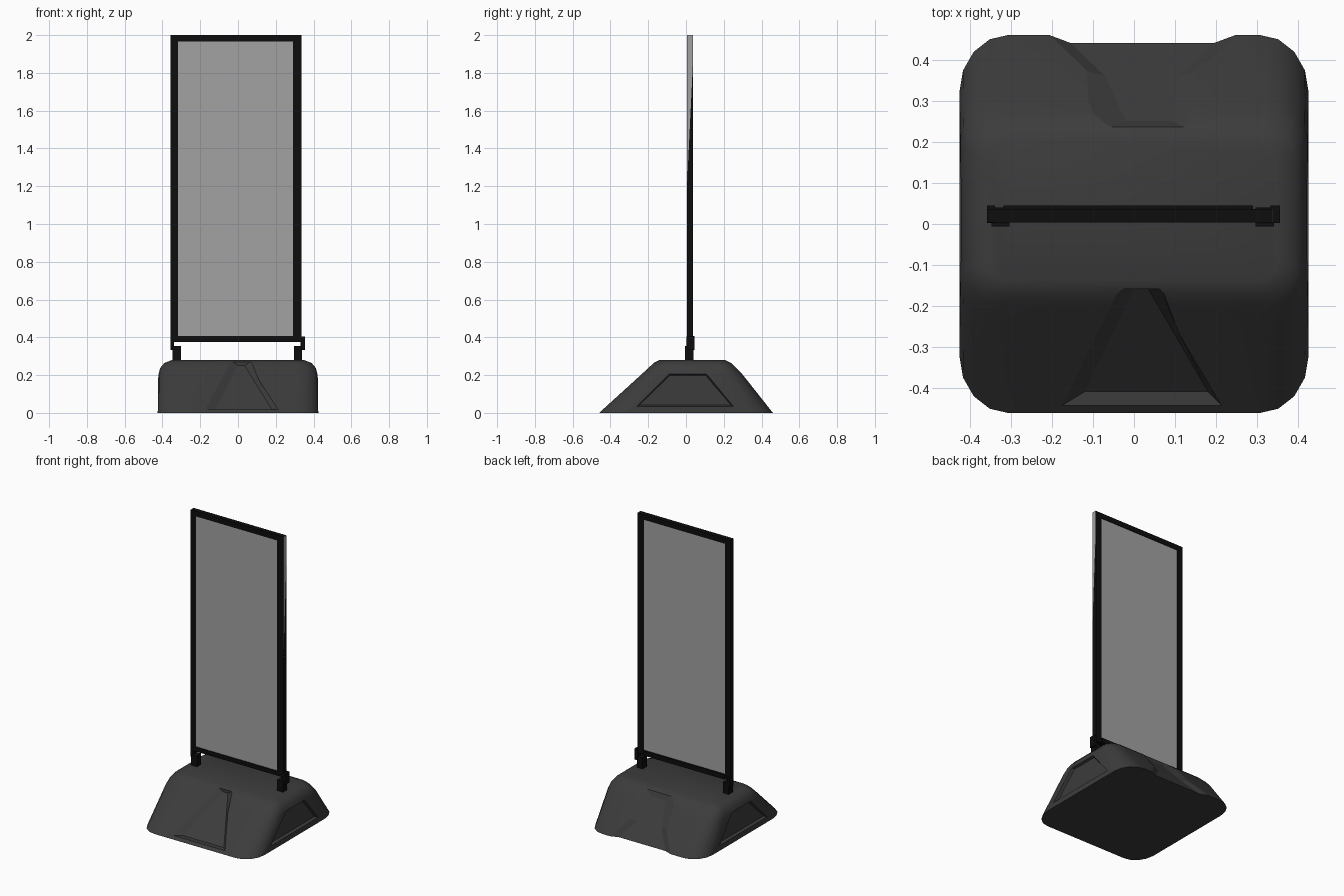
import bpy, bmesh, math

if "Cube" in bpy.data.objects:
    bpy.data.objects.remove(bpy.data.objects["Cube"])


def material(name, v):
    m = bpy.data.materials.new(name)
    m.diffuse_color = (v, v, v, 1)
    m.use_nodes = True
    m.node_tree.nodes["Principled BSDF"].inputs["Base Color"].default_value = m.diffuse_color
    return m


CHARCOAL = material("charcoal_plastic", 0.045)
BLACK = material("black_metal", 0.004)
GREY = material("grey_panel", 0.36)


def finish(name, bm, mat):
    bmesh.ops.recalc_face_normals(bm, faces=bm.faces)
    me = bpy.data.meshes.new(name)
    bm.to_mesh(me)
    bm.free()
    me.materials.append(mat)
    ob = bpy.data.objects.new(name, me)
    bpy.context.collection.objects.link(ob)
    return ob


def loft(name, rings, mat):
    bm = bmesh.new()
    rows = [[bm.verts.new(p) for p in r] for r in rings]
    n = len(rows[0])
    for a, b in zip(rows, rows[1:]):
        for i in range(n):
            j = (i + 1) % n
            bm.faces.new((a[i], a[j], b[j], b[i]))
    bm.faces.new(rows[0])
    bm.faces.new(rows[-1])
    return finish(name, bm, mat)


def box(name, x0, x1, y0, y1, z0, z1, mat=BLACK):
    ring = lambda z: [(x0, y0, z), (x1, y0, z), (x1, y1, z), (x0, y1, z)]
    return loft(name, [ring(z0), ring(z1)], mat)


def rounded_ring(z, hx, y0, y1, rx, ry, seg=4):
    pts = []
    for k, (cx, cy) in enumerate([(hx - rx, y1 - ry), (rx - hx, y1 - ry),
                                  (rx - hx, y0 + ry), (hx - rx, y0 + ry)]):
        for i in range(seg + 1):
            a = math.pi / 2 * (k + i / seg)
            pts.append((cx + rx * math.cos(a), cy + ry * math.sin(a), z))
    return pts


# Weighted base body: sloping front and back, rounded shoulders
base = loft("base", [rounded_ring(*r) for r in [
    (0.0, .425, -.46, .46, .12, .14),
    (.20, .422, -.24, .302, .10, .10),
    (.238, .412, -.199, .267, .09, .085),
    (.264, .39, -.171, .240, .08, .07),
    (.28, .35, -.14, .205, .06, .05)]], CHARCOAL)
bpy.context.view_layer.objects.active = base
base.select_set(True)
bpy.ops.object.shade_smooth_by_angle(angle=math.radians(32))


def channel(fx0, fx1, fy, fz, rx0, rx1, ry, rz):
    return [(fx0, fy, fz), (fx1, fy, fz), (rx1, ry, rz), (rx0, ry, rz)]


# Flared channels in the front and back slopes
cutters = [
    loft("front_channel_cutter", [
        channel(0, .035, -.158, .25, -.10, .13, -.16, .32),
        channel(-.12, .18, -.408, .017, -.27, .27, -.50, .017)], CHARCOAL),
    loft("back_channel_cutter", [
        channel(-.02, .095, .25, .235, -.12, .17, .21, .325),
        channel(-.07, .11, .36, .10, -.22, .25, .40, .14),
        channel(-.165, .205, .45, -.012, -.30, .34, .50, -.012)], CHARCOAL)]

# Trapezoid side recesses
for side, s in (("left", -1), ("right", 1)):
    def trapezoid(x, g):
        return [(s * x, -.26 + g, .035 + g / 2), (s * x, .25 - g, .035 + g / 2),
                (s * x, .11 - g / 2, .205 - g / 2), (s * x, -.09 + g / 2, .205 - g / 2)]
    cutters.append(loft(side + "_recess_cutter",
                        [trapezoid(.405, .012), trapezoid(.422, 0), trapezoid(.46, 0)],
                        CHARCOAL))

for c in cutters:
    c.hide_render = True
    c.hide_set(True)
    mod = base.modifiers.new(c.name, 'BOOLEAN')
    mod.operation = 'DIFFERENCE'
    mod.solver = 'EXACT'
    mod.object = c

# Sign frame
X0, X1, Y0, Y1 = -.357, .336, .004, .036
box("frame_left", X0, -.318, Y0, Y1, .376, 2.0)
box("frame_right", .290, X1, Y0, Y1, .376, 2.0)
box("frame_top", -.318, .290, Y0, Y1, 1.965, 2.0)
box("frame_bottom", -.318, .290, Y0, .045, .376, .407)
box("poster_panel", -.318, .290, .008, .032, .407, 1.965, GREY)

# Light edge strip on the upper right side of the frame
loft("edge_strip", [[(x, Y0, 1.17), (x, Y1, 1.84), (x, Y1, 2.0), (x, Y0, 2.0)]
                    for x in (X1 - .001, X1 + .001)], GREY)

# Mounting posts and the brackets that grip the frame
for side, px0, px1, bx0, bx1 in (("left", -.347, -.303, -.358, -.338),
                                 ("right", .296, .340, .332, .355)):
    box(side + "_post", px0, px1, -.006, .040, .27, .354)
    box(side + "_bracket", bx0, bx1, .002, .045, .332, .405)
